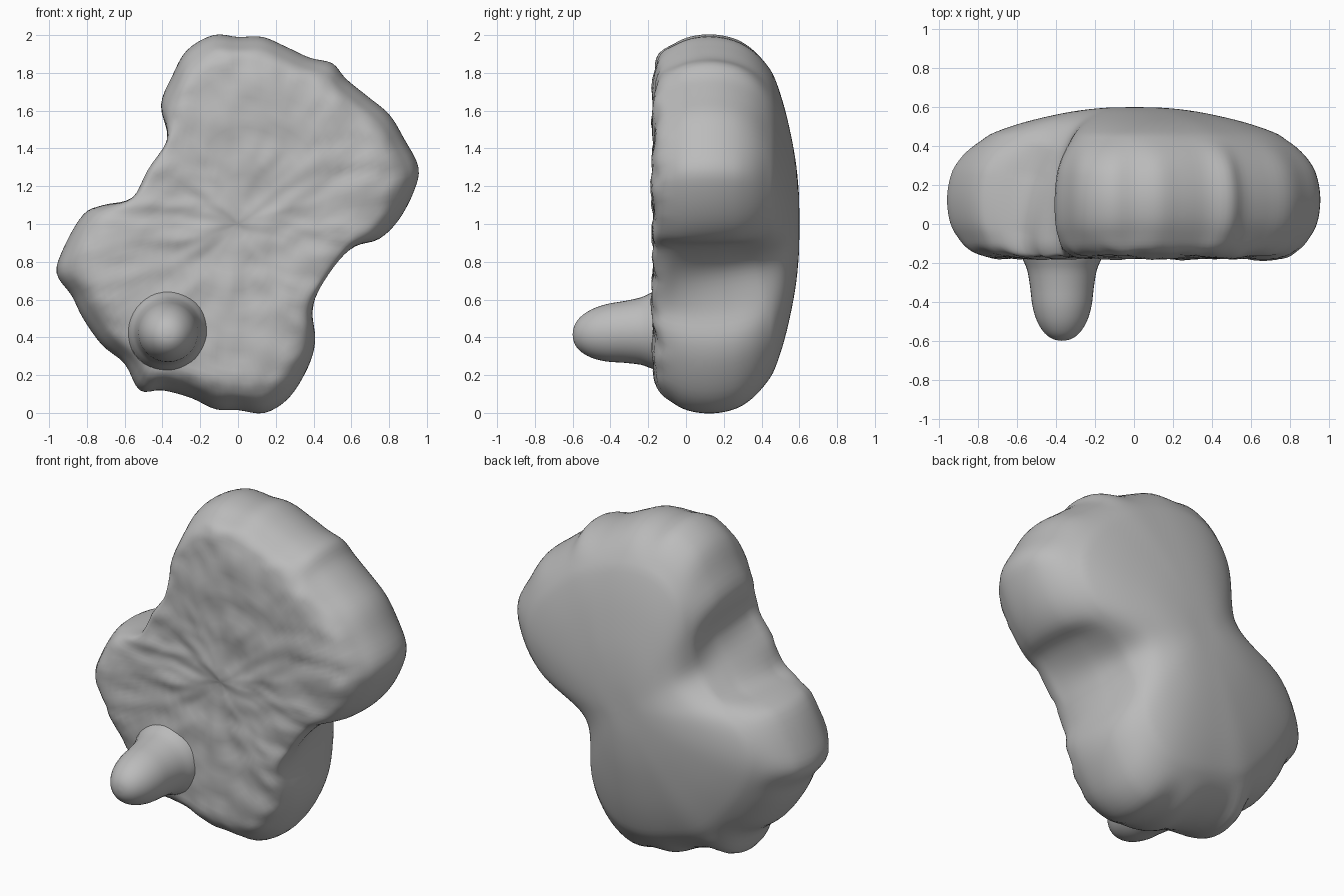
import bpy, bmesh, math
from mathutils import Vector, noise

if "Cube" in bpy.data.objects:
    bpy.data.objects.remove(bpy.data.objects["Cube"], do_unlink=True)

grey = bpy.data.materials.new("stone grey")
grey.use_nodes = True
COLOUR = (0.5, 0.5, 0.5, 1)
grey.diffuse_color = COLOUR
grey.node_tree.nodes["Principled BSDF"].inputs["Base Color"].default_value = COLOUR

# Lobed outline of the body (x, z)
OUTLINE = [(-.13, 2), (0, 1.99), (.13, 1.99), (.25, 1.94), (.38, 1.88), (.5, 1.85),
           (.57, 1.77), (.68, 1.68), (.8, 1.58), (.88, 1.45), (.955, 1.3), (.93, 1.17),
           (.85, 1.02), (.75, .92), (.63, .88), (.52, .79), (.44, .67), (.4, .53),
           (.41, .38), (.37, .24), (.27, .08), (.14, 0), (0, .015), (-.12, .02),
           (-.25, .08), (-.4, .12), (-.52, .12), (-.6, .26), (-.72, .36), (-.82, .5),
           (-.88, .62), (-.96, .74), (-.92, .88), (-.82, 1.05), (-.72, 1.1), (-.57, 1.14),
           (-.48, 1.28), (-.38, 1.45), (-.41, 1.63), (-.35, 1.78), (-.27, 1.92)]

# Section from back centre to front centre: scale and y at a lobe, scale and y at a waist
SECTION = [(0, .6, 0, .6), (.2, .597, .2, .597), (.4, .577, .4, .575), (.6, .535, .58, .53),
           (.75, .485, .69, .47), (.85, .43, .77, .39), (.93, .35, .83, .29), (.98, .25, .89, .19),
           (1, .14, .94, .08), (.99, .03, .98, -.02), (.955, -.06, 1, -.09), (.91, -.13, .98, -.14),
           (.83, -.165, .92, -.165), (.65, -.175, .72, -.17), (.45, -.17, .48, -.165),
           (.25, -.165, .25, -.165), (0, -.165, 0, -.165)]
WAISTS = [Vector((-.46, 1.3)), Vector((.48, .74))]


def spline(points, steps, closed):
    """Points on a smooth curve through the given points."""
    pts = [Vector(p) for p in points]
    n = len(pts)
    get = (lambda i: pts[i % n]) if closed else (lambda i: pts[max(0, min(n - 1, i))])
    out = []
    for i in range(n if closed else n - 1):
        a, b, c, d = (get(i + k) for k in (-1, 0, 1, 2))
        for s in range(steps):
            t = s / steps
            out.append(.5 * (2 * b + (c - a) * t + (2 * a - 5 * b + 4 * c - d) * t * t
                             + (3 * b - a - 3 * c + d) * t ** 3))
    return out if closed else out + [pts[-1]]


def soften(points, times):
    """Repeatedly average each point of a loop with its neighbours."""
    for _ in range(times):
        points = [(points[i - 1] + 2 * p + points[(i + 1) % len(points)]) / 4
                  for i, p in enumerate(points)]
    return points


def roughen(x, y, z):
    """Uneven relief that fades in towards the front."""
    fade = max(0, min(1, (-.04 - y) / .1))
    bump = noise.noise(Vector((x * 5, 3, z * 8))) + .5 * noise.noise(Vector((x * 12, 8, z * 16)))
    return x, y + fade * .018 * bump, z


def skin(name, first, rings, last):
    """Smooth closed surface through rings of points, with a pole at each end."""
    bm = bmesh.new()
    loops = [[bm.verts.new(p) for p in ring] for ring in rings]
    ends = bm.verts.new(first), bm.verts.new(last)
    n = len(loops[0])
    for i in range(n):
        j = (i + 1) % n
        bm.faces.new((ends[0], loops[0][i], loops[0][j]))
        bm.faces.new((ends[1], loops[-1][j], loops[-1][i]))
        for a, b in zip(loops, loops[1:]):
            bm.faces.new((a[i], b[i], b[j], a[j]))
    bmesh.ops.recalc_face_normals(bm, faces=bm.faces)
    mesh = bpy.data.meshes.new(name)
    bm.to_mesh(mesh)
    bm.free()
    mesh.shade_smooth()
    mesh.materials.append(grey)
    obj = bpy.data.objects.new(name, mesh)
    bpy.context.collection.objects.link(obj)


# Body: rounded lobed back, flat rough front; inner rings follow softer outlines
edge = spline(OUTLINE, 4, True)
soft = soften(edge, 25)
plain = soften(edge, 500)
waist = [max(math.exp(-((p - w).length / .22) ** 2) for w in WAISTS) for p in edge]
rings = []
for s_lobe, y_lobe, s_waist, y_waist in spline(SECTION, 4, False)[1:-1]:
    ring = []
    inner = min(1, s_lobe / .8)
    outer = max(0, min(1, (s_lobe - .85) / .12))
    for p_edge, p_soft, p_plain, w in zip(edge, soft, plain, waist):
        p = p_plain.lerp(p_soft, inner).lerp(p_edge, outer)
        s = s_lobe + (s_waist - s_lobe) * w
        y = y_lobe + (y_waist - y_lobe) * w
        ring.append(roughen(p.x * s, y, 1 + (p.y - 1) * s))
    rings.append(ring)
skin("body", (0, .6, 1), rings, roughen(0, -.165, 1))

# Peg: rounded stub with a flared root on the lower front
PEG = [(.22, -.13), (.2, -.185), (.178, -.24), (.163, -.33), (.152, -.42), (.128, -.5),
       (.09, -.56), (.045, -.592), (0, -.6)]
peg_rings = []
for r, y in spline(PEG, 3, False)[:-1]:
    lift = .02 * (y + .6) / .4
    peg_rings.append([(-.37 + r * math.cos(a), y, .415 + lift + r * math.sin(a))
                      for a in (math.tau * k / 40 for k in range(40))])
skin("peg", (-.37, -.1, .43), peg_rings, (-.37, -.6, .415))
